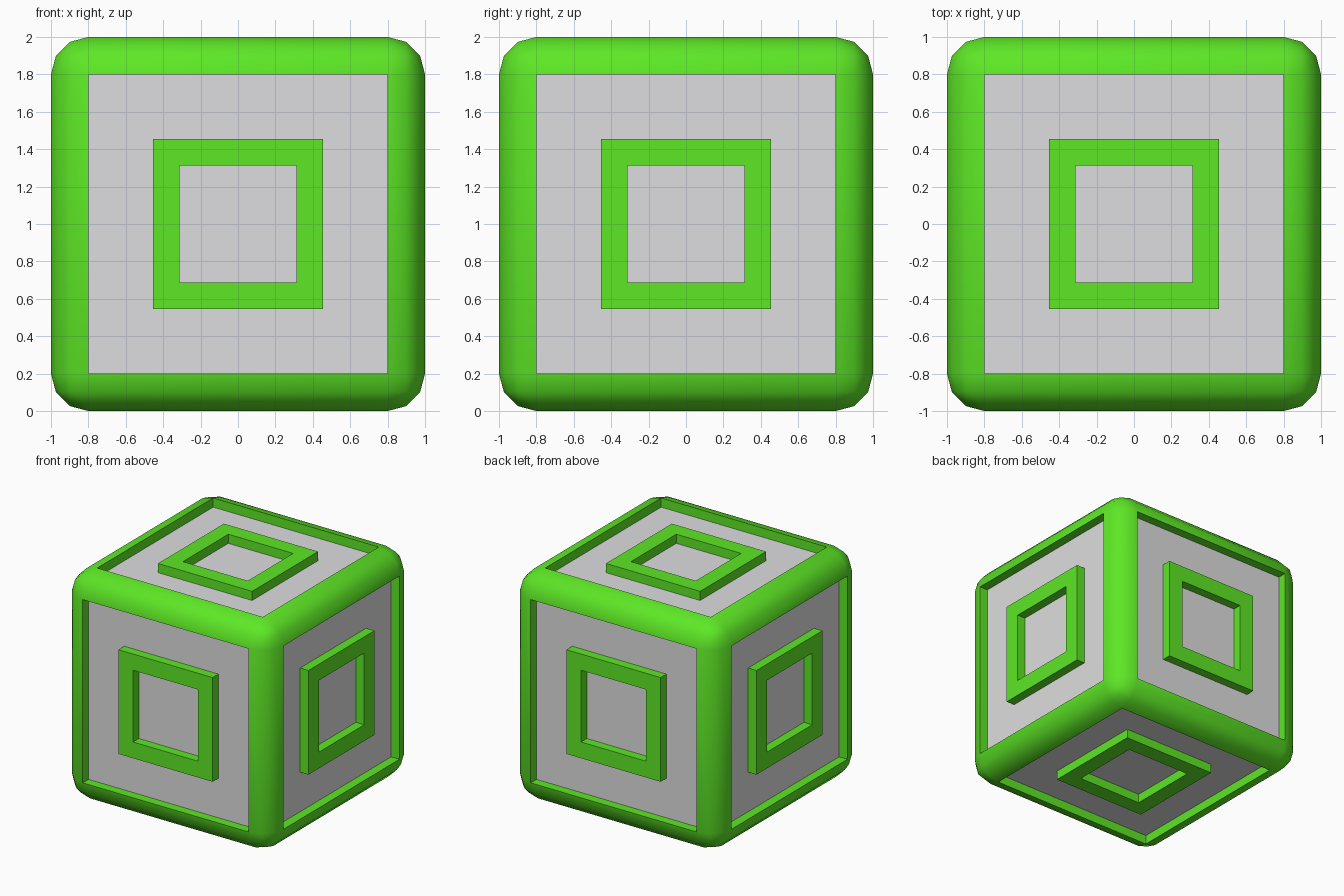
import bpy, bmesh, math
from mathutils import Vector, Matrix

if "Cube" in bpy.data.objects:
    bpy.data.objects.remove(bpy.data.objects["Cube"])

HALF, RADIUS, DEPTH = 1.0, 0.2, 0.08
RING_OUT, RING_IN = 0.455, 0.313
CENTRE = Vector((0, 0, HALF))


def material(name, rgb):
    m = bpy.data.materials.new(name)
    m.diffuse_color = (*rgb, 1)
    m.use_nodes = True
    m.node_tree.nodes["Principled BSDF"].inputs["Base Color"].default_value = m.diffuse_color
    return m


green = material("bright green", (0.11, 0.80, 0.019))
grey = material("light grey", (0.73, 0.73, 0.745))


def finish(bm, name, mats, smooth=False):
    me = bpy.data.meshes.new(name)
    bm.to_mesh(me)
    bm.free()
    for m in mats:
        me.materials.append(m)
    if smooth:
        me.polygons.foreach_set("use_smooth", [True] * len(me.polygons))
        me.set_sharp_from_angle(angle=math.radians(40))
    ob = bpy.data.objects.new(name, me)
    bpy.context.collection.objects.link(ob)
    return ob


# Cube body: rounded green frame with sunken grey panels
bm = bmesh.new()
bmesh.ops.create_cube(bm, size=2 * HALF)
bmesh.ops.bevel(bm, geom=bm.edges[:], offset=RADIUS, segments=3,
                profile=0.5, affect='EDGES')
bm.normal_update()
big = [f for f in bm.faces if f.calc_area() > 1.5]
panels = bmesh.ops.extrude_discrete_faces(bm, faces=big)["faces"]
bm.normal_update()
for f in panels:
    f.material_index = 1
    shift = f.calc_center_median().normalized() * -DEPTH
    bmesh.ops.translate(bm, verts=f.verts[:], vec=shift)
bmesh.ops.translate(bm, verts=bm.verts[:], vec=CENTRE)
finish(bm, "cube_body", [green, grey], smooth=True)


# Raised square ring, one on each side, flush with the frame
def square_ring(name, direction):
    bm = bmesh.new()
    loops = []
    for z in (HALF - DEPTH, HALF):
        for r in (RING_OUT, RING_IN):
            loops.append([bm.verts.new((x * r, y * r, z)) for x, y in
                          ((-1, -1), (1, -1), (1, 1), (-1, 1))])
    low_out, low_in, top_out, top_in = loops
    for a, b in ((low_out, top_out), (top_out, top_in),
                 (top_in, low_in), (low_in, low_out)):
        for i in range(4):
            j = (i + 1) % 4
            bm.faces.new((a[i], a[j], b[j], b[i]))
    bmesh.ops.recalc_face_normals(bm, faces=bm.faces[:])
    turn = Vector(direction).to_track_quat('Z', 'Y').to_matrix().to_4x4()
    bm.transform(Matrix.Translation(CENTRE) @ turn)
    finish(bm, name, [green])


for side, d in {"front": (0, -1, 0), "back": (0, 1, 0), "left": (-1, 0, 0),
                "right": (1, 0, 0), "top": (0, 0, 1), "bottom": (0, 0, -1)}.items():
    square_ring(side + "_ring", d)
